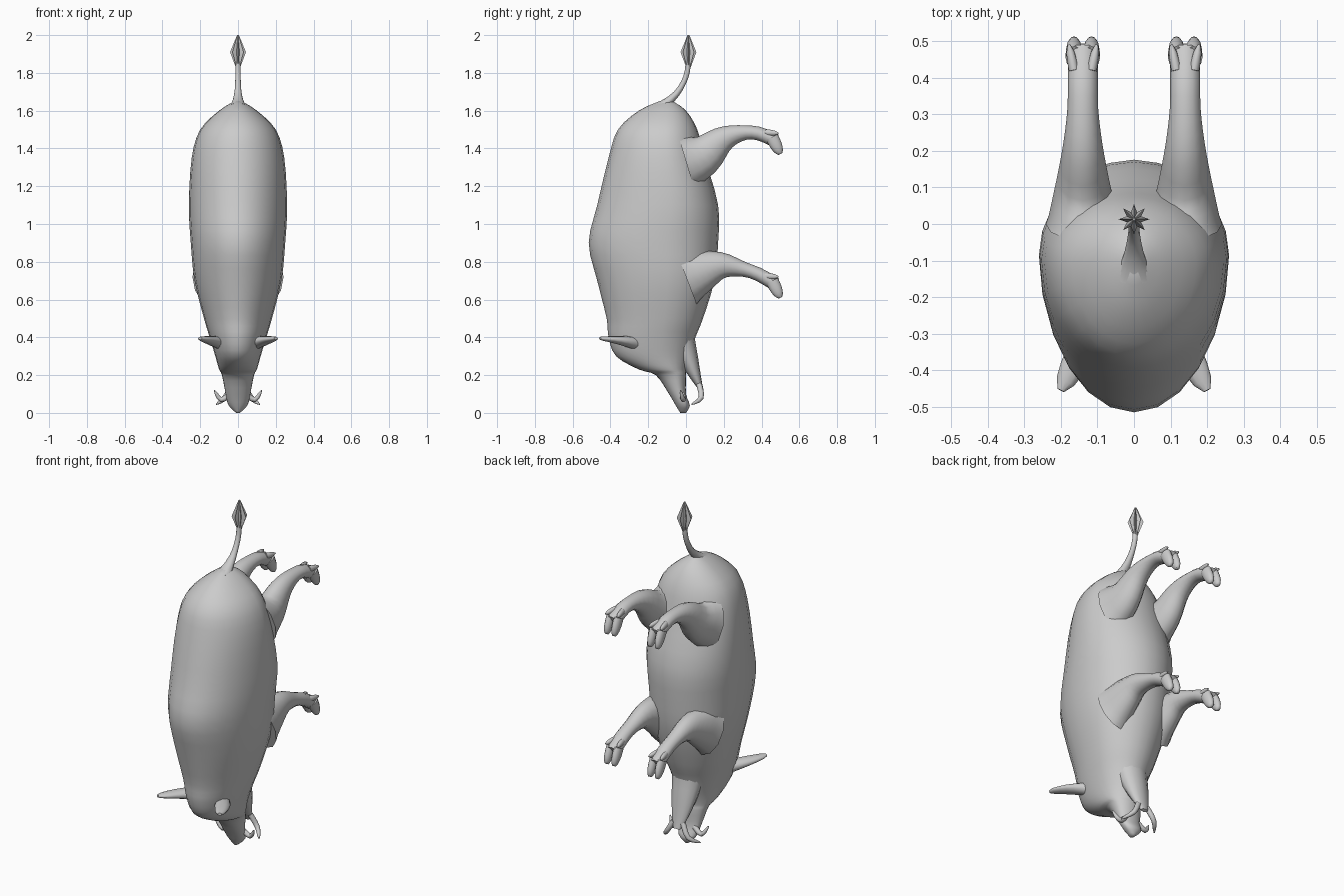
import bpy, bmesh
from math import cos, sin, pi, radians
from mathutils import Vector

cube = bpy.data.objects.get("Cube")
if cube:
    bpy.data.objects.remove(cube, do_unlink=True)

grey = (.6, .6, .6, 1)
hide = bpy.data.materials.new("grey_hide")
hide.use_nodes = True
hide.diffuse_color = grey
hide.node_tree.nodes["Principled BSDF"].inputs["Base Color"].default_value = grey


def flow(rows, steps=3):
    """Add rows along a smooth curve that passes through the given rows."""
    rows = [Vector(row) for row in rows]
    padded = [rows[0]] + rows + [rows[-1]]
    result = []
    for before, start, end, after in zip(padded, padded[1:], padded[2:], padded[3:]):
        leave, arrive = (end - before) / 2, (after - start) / 2
        for step in range(steps):
            t = step / steps
            blend = t * t * (3 - 2 * t)
            result.append(start.lerp(end, blend)
                          + leave * t * (1 - t) ** 2
                          - arrive * t * t * (1 - t))
    return result + [rows[-1]]


def skin(name, rings, mirror=False, angle=60):
    """Bridge equal point loops, cap the ends and smooth the surface."""
    bm = bmesh.new()
    loops = [[bm.verts.new(point) for point in ring] for ring in rings]
    for lower, upper in zip(loops, loops[1:]):
        for i in range(len(lower)):
            bm.faces.new((lower[i - 1], lower[i], upper[i], upper[i - 1]))
    bm.faces.new(loops[0])
    bm.faces.new(loops[-1])
    bmesh.ops.recalc_face_normals(bm, faces=bm.faces)
    mesh = bpy.data.meshes.new(name)
    bm.to_mesh(mesh)
    bm.free()
    mesh.materials.append(hide)
    part = bpy.data.objects.new(name, mesh)
    bpy.context.collection.objects.link(part)
    if mirror:
        part.modifiers.new("mirror", "MIRROR")
    bpy.ops.object.select_all(action="DESELECT")
    part.select_set(True)
    bpy.context.view_layer.objects.active = part
    bpy.ops.object.shade_smooth_by_angle(angle=radians(angle))


def circle(sides):
    return [(cos(2 * pi * i / sides), sin(2 * pi * i / sides)) for i in range(sides)]


def tube(name, path, width, depth, across=(1, 0, 0), mirror=True):
    """Sweep an ellipse along a path; width and depth are rules of progress 0 to 1."""
    points = flow(path)
    last = len(points) - 1
    rings = []
    for k, point in enumerate(points):
        along = (points[min(k + 1, last)] - points[max(k - 1, 0)]).normalized()
        side = Vector(across)
        side = (side - along * side.dot(along)).normalized()
        up = along.cross(side)
        a, b = width(k / last), depth(k / last)
        rings.append([point + side * a * c + up * b * s for c, s in circle(12)])
    skin(name, rings, mirror)


def blunt(start, end, power=3):
    """Radius rule: stays near start, then closes quickly to end."""
    return lambda t: end + (start - end) * (1 - t ** power)


def thigh(slim, extra):
    """Radius rule: heavy at the hip, slim from the knee to the foot."""
    return lambda t: slim + extra * max(0, 1 - t * 1.4) ** 1.5


# Torso, head and upper snout: height, back edge, belly edge, half width
trunk = [
    (1.65, -.14, -.07, .02), (1.6, -.25, 0, .1), (1.5, -.36, .06, .2),
    (1.35, -.41, .1, .245), (1.1, -.47, .17, .26), (.9, -.515, .17, .25),
    (.7, -.47, .15, .23), (.5, -.42, .09, .18), (.4, -.41, .05, .15),
    (.3, -.37, .02, .12), (.23, -.25, 0, .1), (.2, -.16, 0, .085),
    (.1, -.09, 0, .065), (.04, -.055, .02, .05), (0, -.03, 0, .01)]
slices = []
for z, back, belly, half in flow(trunk):
    middle = back + (belly - back) * .6
    slices.append([(half * c, middle + s * (belly - middle if s > 0 else middle - back), z)
                   for c, s in circle(24)])
skin("body_and_head", slices)

# Lower jaw, hanging open
tube("lower_jaw", [(0, -.03, .4), (0, .02, .27), (0, .06, .17), (0, .085, .115)],
     lambda t: .1 - .08 * t, lambda t: .01 + .07 * (1 - t) ** 1.5, mirror=False)

# Tusks
tusk = blunt(.015, .003)
tube("lower_tusk", [(.03, .07, .15), (.07, .08, .08), (.115, .03, .045)],
     tusk, tusk, across=(0, 1, 0))
tube("upper_tusk", [(.04, -.02, .1), (.09, -.015, .07), (.125, -.03, .12)],
     tusk, tusk, across=(0, 1, 0))

# Ears, broad and flattened towards the tip
tube("ear", [(.09, -.27, .37), (.15, -.36, .385), (.2, -.455, .395)],
     lambda t: .012 + .03 * sin(pi * (.3 + .7 * t)) ** .7 if t < 1 else .01,
     lambda t: .036 - .028 * t, across=(.8, .5, 0))

# Legs: ankle height and the rise of each joint above the ankle
limbs = {
    "hind": (1.44, (-.11, -.075, .005, .04, .04, 0)),
    "front": (.68, (.04, .075, .1, .085, .055, 0))}
for limb, (ankle, rises) in limbs.items():
    path = [(.14, .095 * k, ankle + rise) for k, rise in enumerate(rises)]
    tube(limb + "_leg", path, thigh(.041, .06), thigh(.036, .12))

    # Cloven hooves and dewclaws
    for label, sign in (("inner", -1), ("outer", 1)):
        x = .14 + .024 * sign
        tube(f"{limb}_{label}_hoof",
             [(x, .455, ankle + .02), (x, .48, ankle - .03), (x, .5, ankle - .07)],
             blunt(.023, .009), blunt(.034, .01))
        tube(f"{limb}_{label}_dewclaw",
             [(x, .42, ankle + .045), (x + .014 * sign, .49, ankle + .04)],
             blunt(.014, .004), blunt(.017, .004))

# Tail with a flared root
tube("tail", [(0, -.14, 1.61), (0, -.05, 1.69), (0, 0, 1.78), (0, .012, 1.86)],
     lambda t: .014 + .045 * (1 - t) ** 5, lambda t: .014 + .025 * (1 - t) ** 5,
     mirror=False)

# Star-shaped hair tuft
tuft = []
for z, radius in ((1.83, .012), (1.91, .042), (2, .005)):
    tuft.append([(c * radius * (1 - i % 2 / 2), .013 + s * radius * (1 - i % 2 / 2), z)
                 for i, (c, s) in enumerate(circle(16))])
skin("tail_tuft", tuft, angle=20)
